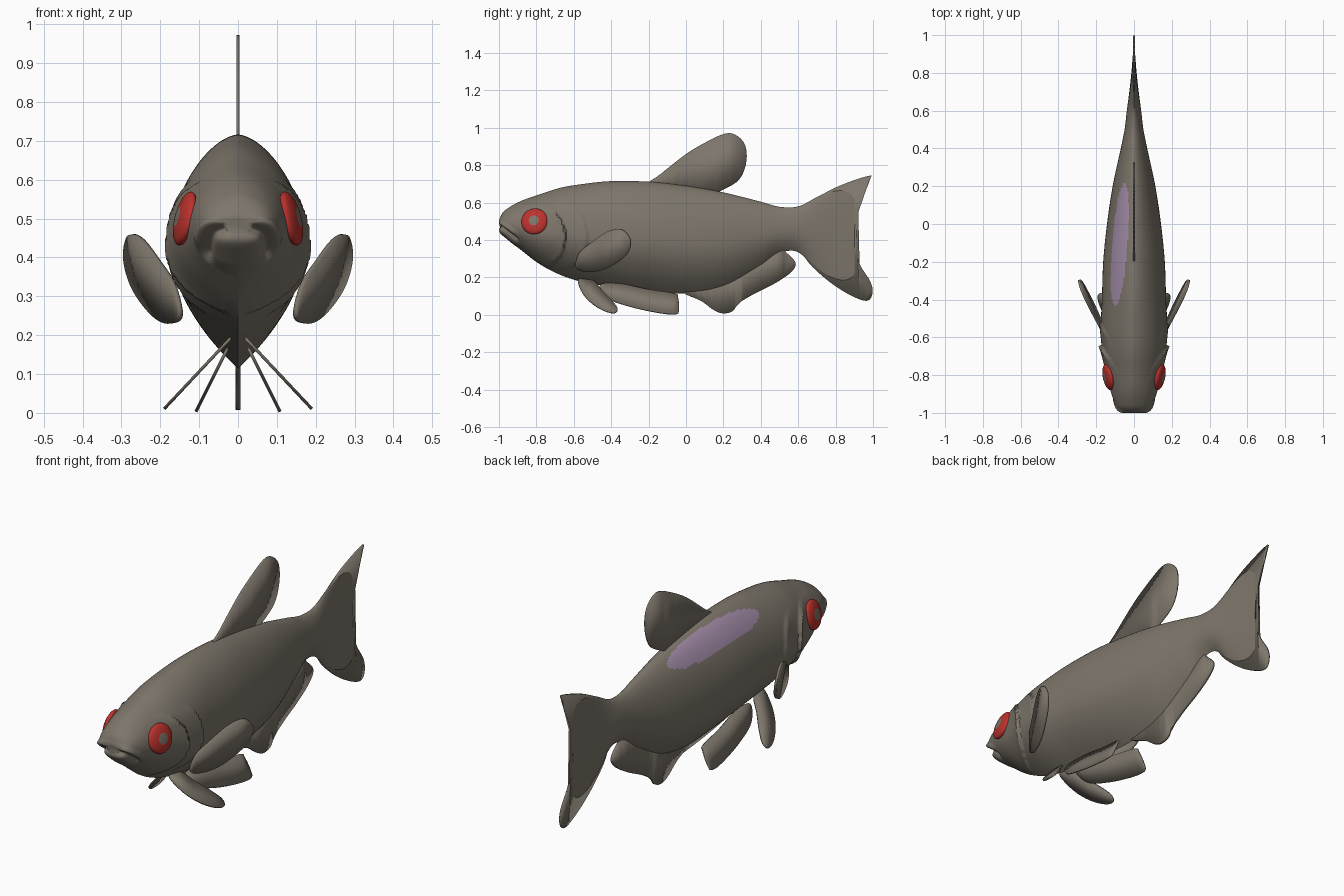
import bpy, bmesh, math
from mathutils import Vector

if "Cube" in bpy.data.objects:
    bpy.data.objects.remove(bpy.data.objects["Cube"])


def material(name, rgb):
    m = bpy.data.materials.new(name)
    m.diffuse_color = (*rgb, 1)
    m.use_nodes = True
    m.node_tree.nodes["Principled BSDF"].inputs["Base Color"].default_value = m.diffuse_color
    return m


SKIN = material("grey brown skin", (0.205, 0.18, 0.145))
RED = material("eye red", (0.50, 0.032, 0.026))
LILAC = material("lilac patch", (0.36, 0.26, 0.39))


def finish(name, bm, mats, angle=40):
    bmesh.ops.recalc_face_normals(bm, faces=bm.faces)
    me = bpy.data.meshes.new(name)
    bm.to_mesh(me)
    bm.free()
    for m in mats:
        me.materials.append(m)
    ob = bpy.data.objects.new(name, me)
    bpy.context.collection.objects.link(ob)
    bpy.ops.object.select_all(action='DESELECT')
    ob.select_set(True)
    bpy.context.view_layer.objects.active = ob
    bpy.ops.object.shade_smooth_by_angle(angle=math.radians(angle))
    return ob


def hermite(p0, p1, m0, m1, t):
    return ((2*t**3 - 3*t**2 + 1)*p0 + (t**3 - 2*t**2 + t)*m0
            + (3*t**2 - 2*t**3)*p1 + (t**3 - t**2)*m1)


# Body stations: y, top z, bottom z, half width
STATIONS = [
    (-1.0, .497, .463, .040), (-.985, .54, .437, .075), (-.95, .572, .405, .100),
    (-.88, .61, .345, .125), (-.78, .645, .27, .150), (-.67, .68, .213, .168),
    (-.55, .70, .175, .176), (-.4, .715, .15, .170), (-.2, .712, .125, .163),
    (0, .69, .115, .143), (.2, .655, .15, .113), (.4, .605, .26, .070),
    (.5, .578, .33, .050), (.6, .58, .335, .038), (.7, .63, .235, .025),
    (.8, .68, .155, .014), (.9, .715, .097, .006)]


def slope(i, k):
    a, b = STATIONS[max(i - 1, 0)], STATIONS[min(i + 1, len(STATIONS) - 1)]
    return (b[k] - a[k]) / (b[0] - a[0])


def station(y):
    i = 0
    while i < len(STATIONS) - 2 and y > STATIONS[i + 1][0]:
        i += 1
    a, b = STATIONS[i], STATIONS[i + 1]
    h = b[0] - a[0]
    return [hermite(a[k], b[k], slope(i, k)*h, slope(i + 1, k)*h, (y - a[0])/h)
            for k in (1, 2, 3)]


def gill_bump(y, z):
    """Raised plates that end in a sharp step behind the head."""
    out = 0
    for y0, depth, height in ((-.80, .155, .018), (-.66, .13, .009)):
        s = 1 - ((z - .42) / .18)**2
        if s > 0:
            d = y - (y0 + depth*math.sqrt(s))
            if d < 0:
                out += height * math.exp(d/.05) * min(1, s*2)
    return out


def body_point(y, a):
    top, bot, w = station(y)
    zc = bot + .47*(top - bot)
    c, s = math.cos(a), math.sin(a)
    keel = 1 + min(1, (y + 1)/.3)
    x = math.copysign(w * abs(c)**(1.2 if s > 0 else keel), c)
    z = zc + s*((top - zc) if s > 0 else (zc - bot))
    if abs(x) > .02:
        x += math.copysign(gill_bump(y, z), x)
    # mouth groove with a lip either side
    fade = max(0, min(1, (-.89 - y)/.03))
    d = z - (.475 - .75*(y + 1))
    groove = fade * (math.exp(-(d/.011)**2) - .5*math.exp(-((abs(d) - .027)/.014)**2))
    return (x*(1 - .14*groove), max(-1, y + .018*groove), z)


# Body, lofted from the lips into the tail root
RINGS, SEG = 180, 120
bm = bmesh.new()
rings = []
for i in range(RINGS + 1):
    y = -1 + 1.9*(i/RINGS)**1.4
    rings.append([bm.verts.new(body_point(y, 2*math.pi*j/SEG)) for j in range(SEG)])
for r0, r1 in zip(rings, rings[1:]):
    for j in range(SEG):
        k = (j + 1) % SEG
        bm.faces.new((r0[j], r0[k], r1[k], r1[j]))
bm.faces.new(rings[0])
bm.faces.new(rings[-1])
# lilac patch high on the left flank
for f in bm.faces:
    c = f.calc_center_median()
    u = abs((c.y + .11)/.325)
    if c.x < 0 and c.z > .5 and u < 1:
        mid = -.075 + .075*(c.y + .11)
        if abs(c.x - mid) < .039*math.sqrt(1 - u**2.5):
            f.material_index = 1
finish("body", bm, [SKIN, LILAC], 50)


def smooth_outline(pts, steps=5):
    out, n = [], len(pts)
    for i in range(n):
        p = [Vector(pts[(i + k) % n]) for k in (-1, 0, 1, 2)]
        for s in range(steps):
            out.append(hermite(p[1], p[2], (p[2] - p[0])/2, (p[3] - p[1])/2, s/steps))
    return out


def fin(name, pts, x_of=lambda y, z: 0, side=1, thick=.008):
    """Thin plate drawn in side view, leaned outward by x_of."""
    bm = bmesh.new()
    bm.faces.new([bm.verts.new((side*x_of(p.x, p.y), p.x, max(p.y, .003)))
                  for p in smooth_outline(pts)])
    bmesh.ops.triangulate(bm, faces=bm.faces)
    ob = finish(name, bm, [SKIN])
    mod = ob.modifiers.new("thickness", 'SOLIDIFY')
    mod.thickness = thick
    mod.offset = 0


# Fins on the centre line
fin("dorsal_fin", [(-.2, .70), (-.14, .75), (0, .86), (.1, .92), (.2, .967), (.26, .965),
                   (.31, .92), (.325, .85), (.31, .77), (.27, .71), (.18, .66),
                   (.1, .62), (-.1, .66)])
fin("anal_fin", [(-.02, .13), (.08, .075), (.15, .025), (.2, .008), (.25, .02), (.28, .06),
                 (.36, .11), (.46, .16), (.54, .21), (.58, .25), (.583, .285),
                 (.54, .33), (.48, .37), (.3, .30), (.12, .2)], thick=.014)
fin("tail_fin", [(.62, .56), (.7, .625), (.82, .69), (.975, .743), (.982, .72), (.93, .58),
                 (.897, .42), (.925, .28), (.985, .18), (.997, .115), (.965, .075),
                 (.87, .11), (.75, .19), (.64, .30), (.62, .4)])

# Paired fins and eyes
for side, label in ((1, "right"), (-1, "left")):
    fin(label + "_pectoral_fin",
        [(-.585, .25), (-.57, .33), (-.50, .39), (-.42, .445), (-.35, .458), (-.305, .42),
         (-.297, .37), (-.33, .31), (-.42, .25), (-.51, .23)],
        lambda y, z: .165 + .42*(y + .56) + .15*(z - .3), side, .012)
    fin(label + "_front_pelvic_fin",
        [(-.575, .19), (-.555, .12), (-.5, .06), (-.43, .02), (-.38, .011), (-.367, .035),
         (-.40, .08), (-.45, .13), (-.5, .185)],
        lambda y, z: .04 + .94*(.17 - z), side)
    fin(label + "_rear_pelvic_fin",
        [(-.46, .16), (-.42, .09), (-.3, .045), (-.15, .012), (-.055, .004), (-.037, .03),
         (-.042, .09), (-.06, .113), (-.2, .135), (-.35, .165)],
        lambda y, z: .04 + .5*(.14 - z), side)

    # eye: shallow dome, red ring round a skin-coloured centre
    bm = bmesh.new()
    bmesh.ops.create_uvsphere(bm, u_segments=40, v_segments=24, radius=1)
    turn = Vector((side, -.2, .25)).to_track_quat('Z', 'Y')
    for f in bm.faces:
        f.material_index = 1 if f.calc_center_median().xy.length < .42 else 0
    for v in bm.verts:
        local = Vector((v.co.x*.071, v.co.y*.071, v.co.z*.024))
        v.co = turn @ local + Vector((side*.136, -.81, .5))
    finish(label + "_eye", bm, [RED, SKIN])
